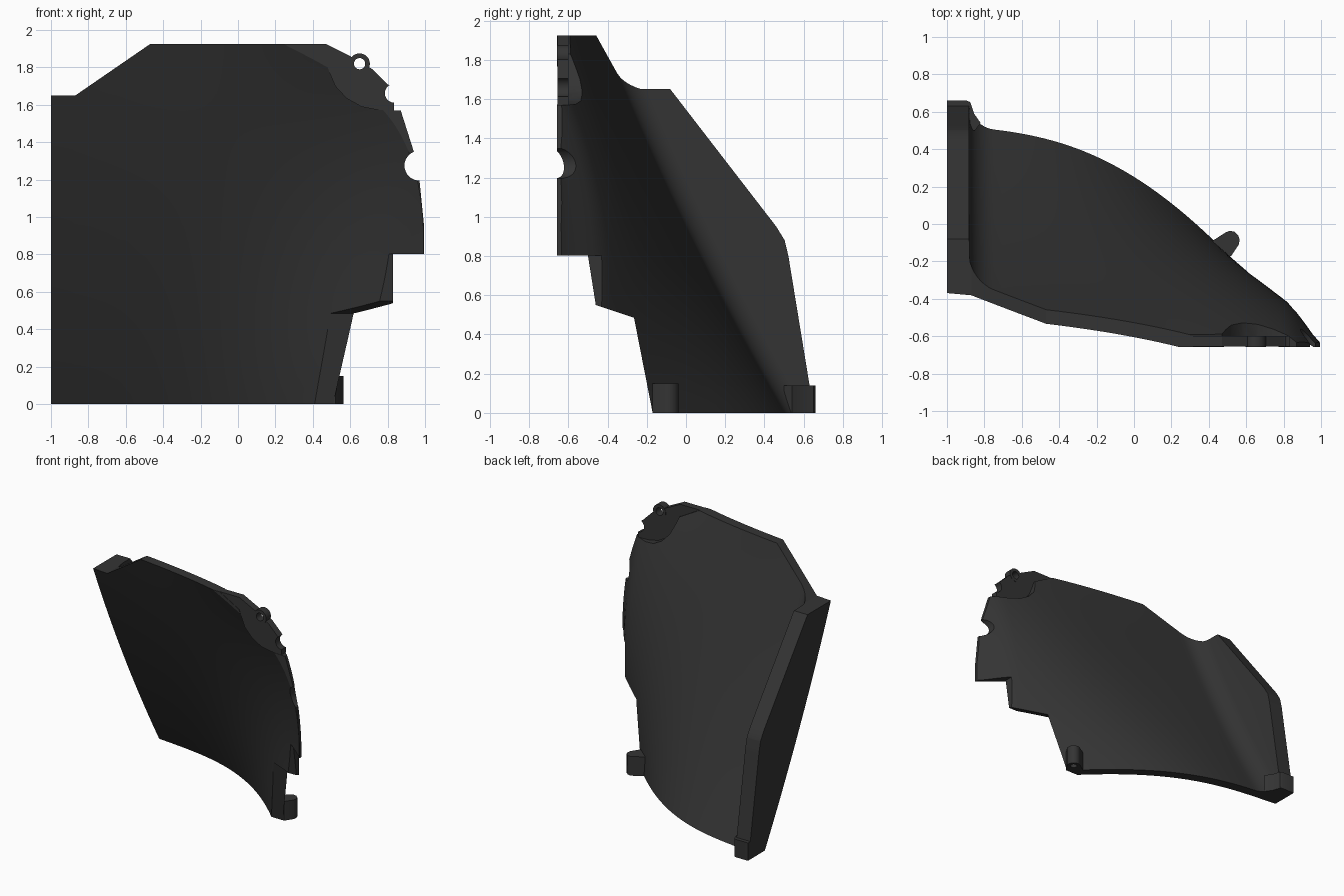
import bpy, bmesh, math

cube = bpy.data.objects.get("Cube")
if cube:
    bpy.data.objects.remove(cube, do_unlink=True)

mat = bpy.data.materials.new("charcoal plastic")
mat.use_nodes = True
colour = (0.034, 0.034, 0.034, 1)
mat.diffuse_color = colour
mat.node_tree.nodes["Principled BSDF"].inputs["Base Color"].default_value = colour


def finish(name, bm):
    bmesh.ops.recalc_face_normals(bm, faces=bm.faces)
    mesh = bpy.data.meshes.new(name)
    bm.to_mesh(mesh)
    bm.free()
    mesh.materials.append(mat)
    obj = bpy.data.objects.new(name, mesh)
    bpy.context.collection.objects.link(obj)
    return obj


def prism(name, pts, axis, lo, hi):
    """Extrude a flat outline along one axis."""
    def place(p, d):
        a, b = p
        return {"x": (d, a, b), "y": (a, d, b), "z": (a, b, d)}[axis]
    bm = bmesh.new()
    ends = [[bm.verts.new(place(p, d)) for p in pts] for d in (lo, hi)]
    for ring in ends:
        bm.faces.new(ring)
    for i in range(len(pts)):
        k = (i + 1) % len(pts)
        bm.faces.new((ends[0][i], ends[0][k], ends[1][k], ends[1][i]))
    return finish(name, bm)


def disc(cx, cy, r, n=32):
    return [(cx + r * math.cos(math.tau * i / n), cy + r * math.sin(math.tau * i / n))
            for i in range(n)]


def select_only(obj):
    bpy.ops.object.select_all(action="DESELECT")
    obj.select_set(True)
    bpy.context.view_layer.objects.active = obj


def cut(obj, *cutters):
    for c in cutters:
        m = obj.modifiers.new("cut", "BOOLEAN")
        m.operation, m.solver, m.object = "DIFFERENCE", "EXACT", c
        select_only(obj)
        bpy.ops.object.modifier_apply(modifier=m.name)
    for c in cutters:
        bpy.data.objects.remove(c, do_unlink=True)


def smooth(obj, degrees=25):
    select_only(obj)
    bpy.ops.object.shade_smooth_by_angle(angle=math.radians(degrees))


# Curved outer surface: depth at a few stations, blended smoothly
X_ST = (-1, -0.5, 0, 0.5, 1)
Z_ST = (0, 0.9, 1.925)
DEPTH = ((0.45, 0.38, 0.165, -0.262, -0.84),
         (-0.03, -0.09, -0.18, -0.335, -0.665),
         (-0.48, -0.53, -0.605, -0.73, -0.93))


def blend(stations, values, t):
    total = 0
    for i, a in enumerate(stations):
        w = 1
        for j, b in enumerate(stations):
            if i != j:
                w *= (t - b) / (a - b)
        total += w * values[i]
    return total


def front(x, z):
    return blend(Z_ST, [blend(X_ST, row, x) for row in DEPTH], z)


# Rear edge of the mounting flange
FLANGE = ((0, 0.655), (0.14, 0.63), (0.8, 0.522), (0.88, 0.503), (0.95, 0.46), (1.65, -0.08), (2, -0.35))
FLANGE_X = -0.88
FILLET = 0.13


def flange(z):
    for (z0, y0), (z1, y1) in zip(FLANGE, FLANGE[1:]):
        if z <= z1:
            return y0 + (y1 - y0) * (z - z0) / (z1 - z0)


def back(x, z):
    e = 0.01
    fx = (front(x + e, z) - front(x - e, z)) / (2 * e)
    fz = (front(x, z + e) - front(x, z - e)) / (2 * e)
    taper = min(1, max(0.25, (1.02 - x) / 0.18))
    base = front(x, z) + 0.07 * taper * math.sqrt(1 + fx * fx + fz * fz)
    top = max(base, flange(z))
    d = x - FLANGE_X
    if d < 0:
        return top
    if d < FILLET:
        base += FILLET - math.sqrt(FILLET ** 2 - (FILLET - d) ** 2)
    return min(base, top)


# Main shell with flange
xs = [-1, -0.94, FLANGE_X - 0.001]
xs += [FLANGE_X + FILLET * (i / 8) ** 1.6 for i in range(9)]
start = xs[-1]
xs += [start + (1 - start) * i / 40 for i in range(1, 41)]
zs = sorted({1.925 * i / 44 for i in range(45)} | {z for z, _ in FLANGE[1:-1]})
bm = bmesh.new()
skins = [[[bm.verts.new((x, fn(x, z), z)) for z in zs] for x in xs] for fn in (front, back)]
nx, nz = len(xs), len(zs)
for s in skins:
    for i in range(nx - 1):
        for j in range(nz - 1):
            bm.faces.new((s[i][j], s[i + 1][j], s[i + 1][j + 1], s[i][j + 1]))
f, b = skins
for j in (0, nz - 1):
    for i in range(nx - 1):
        bm.faces.new((f[i][j], f[i + 1][j], b[i + 1][j], b[i][j]))
for i in (0, nx - 1):
    for j in range(nz - 1):
        bm.faces.new((f[i][j], f[i][j + 1], b[i][j + 1], b[i][j]))
shell = finish("curved_shell", bm)

# Trim the shell outline
ear_arc = [(0.87, 1.57), (0.75, 1.572), (0.66, 1.59), (0.58, 1.635), (0.52, 1.7), (0.49, 1.77),
           (0.47, 1.83), (0.3, 1.925)]
cut(shell,
    prism("cut_top", [(-1.1, 1.65), (-0.87, 1.65), (-0.47, 1.925), (-0.47, 2.1), (-1.1, 2.1)], "y", -2, 2),
    prism("cut_side", [(0.83, -0.1), (0.83, 0.803), (0.995, 0.803), (0.995, 0.95), (0.97, 1.2), (0.94, 1.35)]
          + ear_arc + [(0.3, 2.1), (1.2, 2.1), (1.2, -0.1)], "y", -2, 2),
    prism("cut_notch", disc(0.97, 1.275, 0.08), "y", -2, 2),
    prism("cut_lower", [(-0.15, -0.1), (-0.17, 0), (-0.265, 0.485), (-0.46, 0.55), (-0.5, 0.803),
                        (-1, 0.803), (-1, -0.1)], "x", 0.1, 1.5),
    prism("cut_front", [(-1, -0.1), (-0.658, -0.1), (-0.658, 2.1), (-1, 2.1)], "x", -1.5, 1.5))
smooth(shell)

# Upper ear plate with eyelet and notch
HOLE = (0.65, 1.82)
plate = prism("ear_plate", [(0.3, 1.925), (0.47, 1.925), (0.6, 1.86), (0.72, 1.79), (0.8, 1.71),
                            (0.835, 1.69), (0.835, 1.57)] + ear_arc[1:-1], "y", -0.655, -0.6)
cut(plate, prism("cut_eye", disc(*HOLE, 0.03), "y", -2, 2),
    prism("cut_bite", disc(0.835, 1.662, 0.05), "y", -2, 2))
eyelet = prism("ear_eyelet", disc(*HOLE, 0.055), "y", -0.658, -0.598)
cut(eyelet, prism("cut_eye", disc(*HOLE, 0.03), "y", -2, 2))
for o in (plate, eyelet):
    smooth(o)

# Lower screw tabs
outer_tab = prism("outer_tab", [(0.42, -0.09), (0.49, -0.045), (0.51, -0.037), (0.535, -0.04), (0.557, -0.06),
                                (0.565, -0.085), (0.56, -0.11), (0.52, -0.17), (0.48, -0.17)], "z", 0, 0.15)
cut(outer_tab, prism("cut_screw", disc(0.517, -0.085, 0.025), "z", -1, 0.1))
inner_tab = prism("inner_tab", [(-1, 0.54), (-1, 0.66), (-0.895, 0.66), (-0.875, 0.65), (-0.855, 0.59),
                                (-0.82, 0.54), (-0.85, 0.5), (-0.95, 0.5)], "z", 0, 0.14)
cut(inner_tab, prism("cut_screw", disc(-0.92, 0.61, 0.025), "z", -1, 0.1))
for o in (outer_tab, inner_tab):
    smooth(o, 40)
